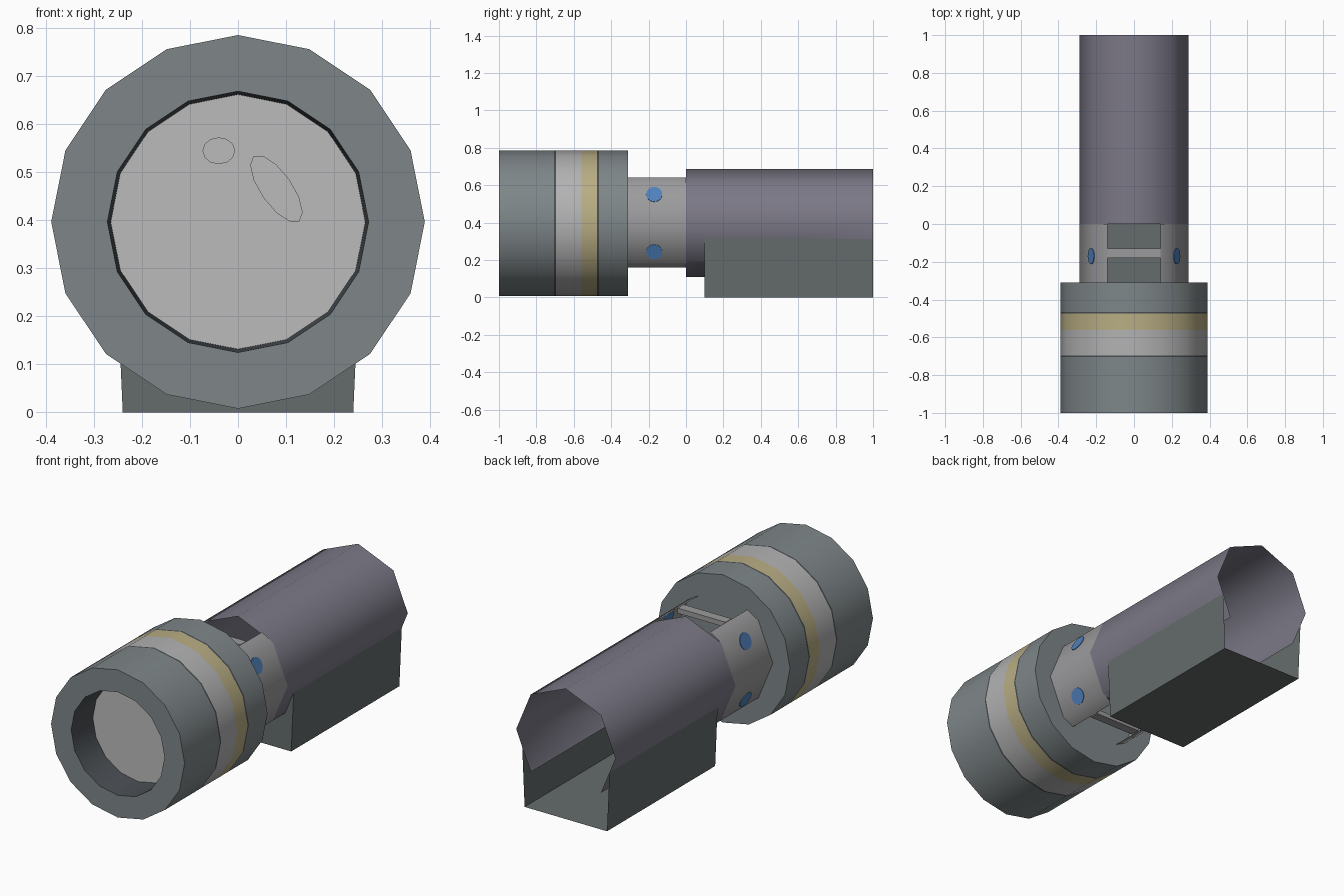
import bpy, bmesh, math
from mathutils import Vector, Matrix

if "Cube" in bpy.data.objects:
    bpy.data.objects.remove(bpy.data.objects["Cube"])

CZ = 0.397          # height of the main axis
R = 0.289           # tube radius
H = R * math.sqrt(0.5)


def material(name, rgb):
    m = bpy.data.materials.new(name)
    m.diffuse_color = (*rgb, 1)
    m.use_nodes = True
    m.node_tree.nodes["Principled BSDF"].inputs["Base Color"].default_value = m.diffuse_color
    return m


HEAD = material("slate", (0.21, 0.24, 0.25))
TUBE = material("violet_grey", (0.20, 0.19, 0.24))
NECK = material("mid_grey", (0.33, 0.33, 0.34))
GRIP = material("dark_grey", (0.13, 0.15, 0.15))
BAND = material("light_grey", (0.45, 0.45, 0.45))
GOLD = material("dull_gold", (0.48, 0.42, 0.23))
BLUE = material("blue", (0.08, 0.22, 0.50))
DARK = material("groove", (0.07, 0.08, 0.09))
GLASS = material("glass", (0.50, 0.50, 0.50))


def finish(name, bm, mats, angle=0):
    me = bpy.data.meshes.new(name)
    bm.to_mesh(me)
    bm.free()
    ob = bpy.data.objects.new(name, me)
    bpy.context.collection.objects.link(ob)
    for m in mats:
        me.materials.append(m)
    if angle:
        bpy.ops.object.select_all(action='DESELECT')
        ob.select_set(True)
        bpy.context.view_layer.objects.active = ob
        bpy.ops.object.shade_smooth_by_angle(angle=math.radians(angle))
    return ob


def sweep(bm, pts, y0, y1, closed=False):
    """Straight shell along y from an (x, z) outline, counter-clockwise from the front."""
    a = [bm.verts.new((x, y0, z)) for x, z in pts]
    b = [bm.verts.new((x, y1, z)) for x, z in pts]
    n = len(pts)
    for i in range(n if closed else n - 1):
        j = (i + 1) % n
        bm.faces.new((a[i], b[i], b[j], a[j]))
    return a, b


def box(name, x, y0, y1, z0, z1, mat):
    bm = bmesh.new()
    a, b = sweep(bm, [(-x, z0), (x, z0), (x, z1), (-x, z1)], y0, y1, True)
    bm.faces.new(a)
    bm.faces.new(b[::-1])
    return finish(name, bm, [mat])


def lathe(name, profile, sides, mats, angle):
    """Spin (radius, y, material) rows about the main axis."""
    bm = bmesh.new()
    rings = []
    for r, y, _ in profile:
        rings.append([bm.verts.new((r * math.cos(t), y, CZ + r * math.sin(t)))
                      for t in (2 * math.pi * i / sides for i in range(sides))])
    for k in range(len(rings) - 1):
        p, q = rings[k], rings[k + 1]
        for i in range(sides):
            j = (i + 1) % sides
            f = bm.faces.new((p[i], q[i], q[j], p[j]))
            f.material_index = profile[k][2]
    bm.faces.new(rings[-1][::-1])
    return finish(name, bm, mats, angle)


# Head: hollow front rim, coloured bands, closed back
lathe("head", [
    (0.265, -0.83, 3), (0.272, -1.0, 0), (0.295, -1.0, 0), (0.389, -1.0, 0),
    (0.389, -0.705, 3), (0.389, -0.695, 1), (0.389, -0.56, 2),
    (0.389, -0.475, 3), (0.389, -0.465, 0), (0.389, -0.31, 0), (0.2, -0.31, 0)],
    16, [HEAD, BAND, GOLD, DARK], 30)


# Lens and its two glare patches
def patch(name, cx, cz, a, b, turn, y, sides, mat):
    bm = bmesh.new()
    vs = []
    for i in range(sides):
        t = 2 * math.pi * i / sides
        u, v = a * math.cos(t), b * math.sin(t)
        vs.append(bm.verts.new((cx + u * math.cos(turn) - v * math.sin(turn), y,
                                cz + u * math.sin(turn) + v * math.cos(turn))))
    bm.faces.new(vs)
    return finish(name, bm, [mat])


patch("lens", 0, CZ, 0.266, 0.266, 0, -0.83, 16, GLASS)
patch("small_glare", -0.04, 0.545, 0.034, 0.028, 0, -0.834, 12, GLASS)
patch("long_glare", 0.08, 0.466, 0.083, 0.033, math.radians(-55), -0.834, 12, GLASS)

# Neck: two side shells, open along the top and bottom
side = [(0.14, -0.238), (H, -H), (R, 0), (H, H), (0.14, 0.243)]
bm = bmesh.new()
sweep(bm, [(x, CZ + z) for x, z in side], -0.31, 0)
sweep(bm, [(-x, CZ + z) for x, z in side[::-1]], -0.31, 0)
finish("neck", bm, [NECK], 50)

# Cross bars over the neck slots and the plate inside
box("top_bar", 0.14, -0.18, -0.13, 0.615, 0.642, NECK)
box("bottom_bar", 0.14, -0.18, -0.13, 0.16, 0.185, NECK)
box("inner_plate", 0.24, -0.31, 0.0, 0.39, 0.404, GRIP)

# Blue studs on the four sloping neck faces
for sx in (1, -1):
    for sz in (1, -1):
        bm = bmesh.new()
        n = Vector((0.924 * sx, 0, 0.383 * sz))
        m = Matrix.Translation((0.225 * sx, -0.17, CZ + 0.153 * sz)) @ n.to_track_quat('Z', 'Y').to_matrix().to_4x4()
        bmesh.ops.create_cone(bm, cap_ends=True, segments=16, radius1=0.043,
                              radius2=0.043, depth=0.008, matrix=m)
        finish("stud", bm, [BLUE], 30)

# Main tube: octagon shell, bottom faces only ahead of the grip
upper = [(H, -H), (R, 0), (H, H), (0, R), (-H, H), (-R, 0), (-H, -H)]
bm = bmesh.new()
sweep(bm, [(x, CZ + z) for x, z in upper], 0, 1)
sweep(bm, [(-H, CZ - H), (0, CZ - R), (H, CZ - H)], 0, 0.1)
bmesh.ops.remove_doubles(bm, verts=bm.verts, dist=0.0005)
finish("main_tube", bm, [TUBE], 50)

# Lower housing: tapered trough, open at the top and back
bm = bmesh.new()
a, b = sweep(bm, [(-0.254, 0.312), (-0.24, 0), (0.24, 0), (0.254, 0.312)], 0.1, 1)
bm.faces.new(a)
finish("lower_housing", bm, [GRIP])
